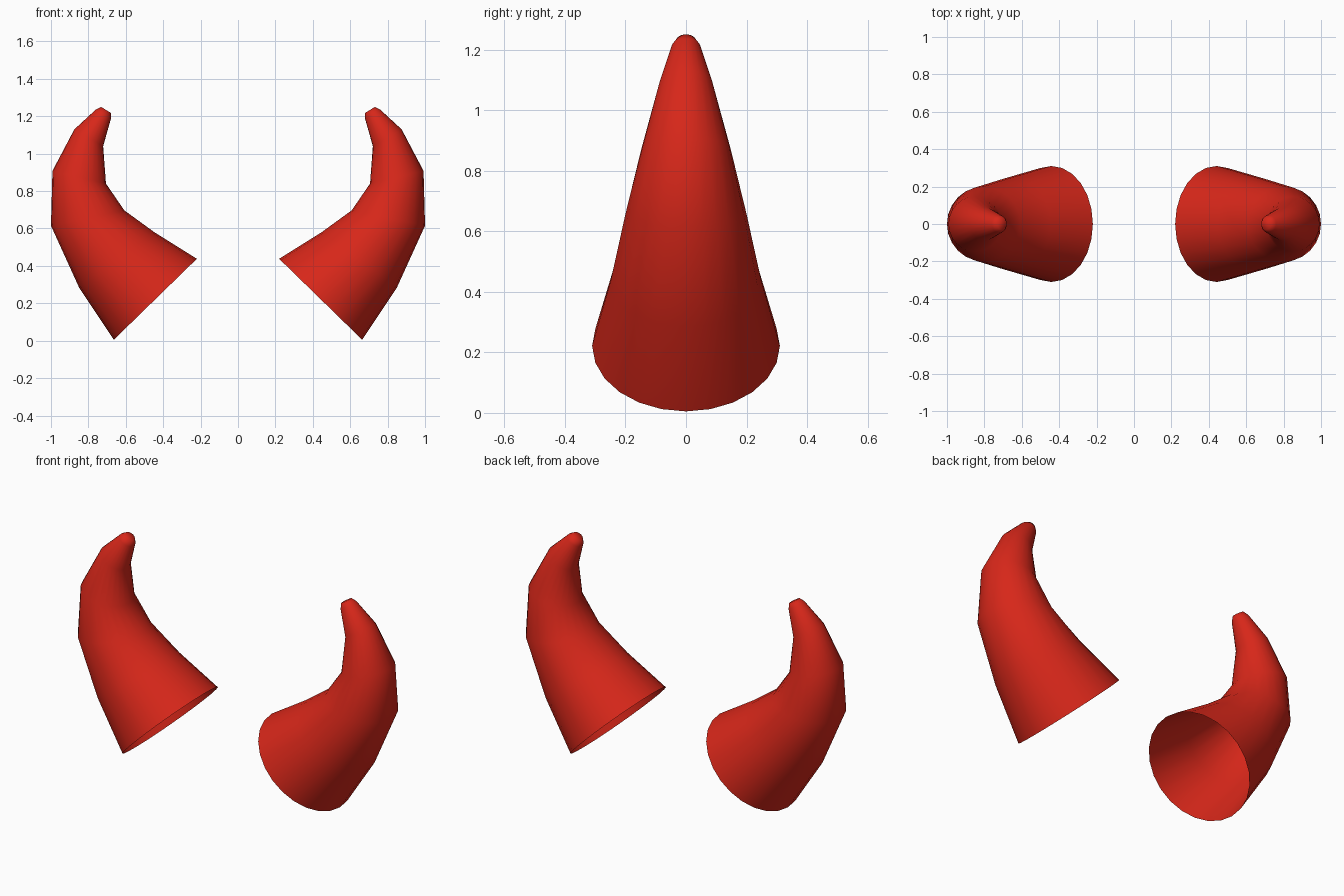
import bpy, bmesh, math
from mathutils import Vector

if "Cube" in bpy.data.objects:
    bpy.data.objects.remove(bpy.data.objects["Cube"])

SIDES = 24
# Each ring of the horn: outer edge (x, z) and inner edge (x, z) in the front view
RINGS = [((0.664, 0.005), (0.22, 0.438)),
         ((0.85, 0.285), (0.447, 0.58)),
         ((1.0, 0.615), (0.608, 0.697)),
         ((0.992, 0.908), (0.706, 0.84)),
         ((0.875, 1.13), (0.721, 1.04)),
         ((0.76, 1.236), (0.68, 1.185)),
         ((0.732, 1.25), (0.68, 1.218))]

red = bpy.data.materials.new("red")
red.diffuse_color = (0.68, 0.02, 0.01, 1)
red.use_nodes = True
red.node_tree.nodes["Principled BSDF"].inputs["Base Color"].default_value = red.diffuse_color


def make_horn(name, side):
    bm = bmesh.new()
    loops = []
    for outer, inner in RINGS:
        o = Vector((outer[0] * side, 0, outer[1]))
        i = Vector((inner[0] * side, 0, inner[1]))
        centre, half = (o + i) / 2, (o - i) / 2
        loops.append([bm.verts.new(centre + half * math.cos(a)
                                   + Vector((0, half.length * math.sin(a), 0)))
                      for a in (math.tau * k / SIDES for k in range(SIDES))])
    # Horn skin, open at the base
    for lower, upper in zip(loops, loops[1:]):
        for k in range(SIDES):
            n = (k + 1) % SIDES
            bm.faces.new((lower[k], lower[n], upper[n], upper[k]))
    # Blunt tip
    bm.faces.new(loops[-1])
    bmesh.ops.recalc_face_normals(bm, faces=bm.faces)
    mesh = bpy.data.meshes.new(name)
    bm.to_mesh(mesh)
    bm.free()
    mesh.materials.append(red)
    mesh.shade_smooth()
    bpy.context.collection.objects.link(bpy.data.objects.new(name, mesh))


make_horn("right_horn", 1)
make_horn("left_horn", -1)
